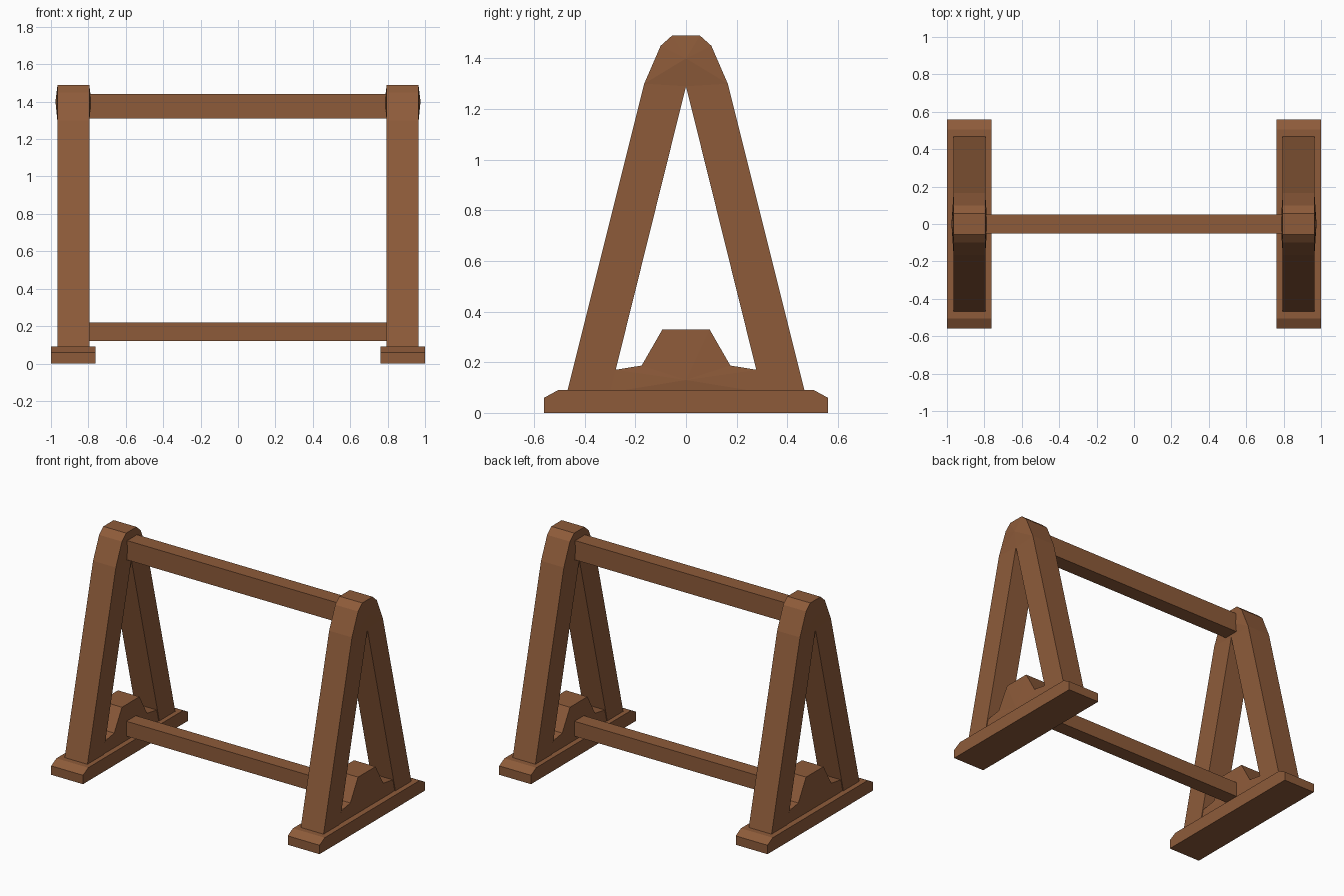
import bpy, bmesh

if "Cube" in bpy.data.objects:
    bpy.data.objects.remove(bpy.data.objects["Cube"])

wood = bpy.data.materials.new("brown wood")
wood.diffuse_color = (0.27, 0.105, 0.042, 1)
wood.use_nodes = True
wood.node_tree.nodes["Principled BSDF"].inputs["Base Color"].default_value = wood.diffuse_color


def finish(bm, name):
    bmesh.ops.recalc_face_normals(bm, faces=bm.faces)
    me = bpy.data.meshes.new(name)
    bm.to_mesh(me)
    bm.free()
    me.materials.append(wood)
    ob = bpy.data.objects.new(name, me)
    bpy.context.collection.objects.link(ob)


def slab(name, loop, x0, x1, caps, hub=None, fan=(), bulge=0.0):
    """Extrude a (y, z) loop along x; caps lists side faces, fan surrounds a raised hub."""
    bm = bmesh.new()
    sides = [[bm.verts.new((x, y, z)) for y, z in loop] for x in (x0, x1)]
    n = len(loop)
    for i in range(n):
        j = (i + 1) % n
        bm.faces.new((sides[0][i], sides[0][j], sides[1][j], sides[1][i]))
    for vs, x in zip(sides, (x0 - bulge, x1 + bulge)):
        for cap in caps:
            bm.faces.new([vs[i] for i in cap])
        if hub:
            h = bm.verts.new((x, *hub))
            for k, i in enumerate(fan):
                bm.faces.new((vs[i], vs[fan[(k + 1) % len(fan)]], h))
    finish(bm, name)


def box(name, x0, x1, y0, y1, z0, z1):
    slab(name, [(y0, z0), (y1, z0), (y1, z1), (y0, z1)], x0, x1, [(0, 1, 2, 3)])


def mirrored(half):
    return half + [(-y, z) for y, z in reversed(half)]


# A-frame outline: right leg, rounded head, left leg, inner apex
a_frame = mirrored([(0.30, 0.08), (0.47, 0.08), (0.165, 1.30),
                    (0.10, 1.45), (0.055, 1.49)]) + [(0, 1.29)]
block = mirrored([(0.305, 0.08), (0.28, 0.17), (0.175, 0.187), (0.093, 0.33)])
foot = mirrored([(0.56, 0.0), (0.56, 0.06), (0.505, 0.09)])

for side, s in (("left", -1), ("right", 1)):
    def span(a, b):
        return sorted((s * a, s * b))
    slab(side + "_a_frame", a_frame, *span(0.795, 0.965),
         [(0, 1, 2, 10), (7, 8, 9, 10)], (0, 1.40), (2, 3, 4, 5, 6, 7, 10), 0.011)
    slab(side + "_brace_block", block, *span(0.80, 0.96),
         [], (0, 0.13), tuple(range(8)), 0.006)
    slab(side + "_foot", foot, *span(0.763, 1.0), [tuple(range(6))])

# Cross beams
box("top_beam", -0.80, 0.80, -0.052, 0.052, 1.31, 1.44)
box("lower_beam", -0.81, 0.81, -0.05, 0.05, 0.12, 0.22)
